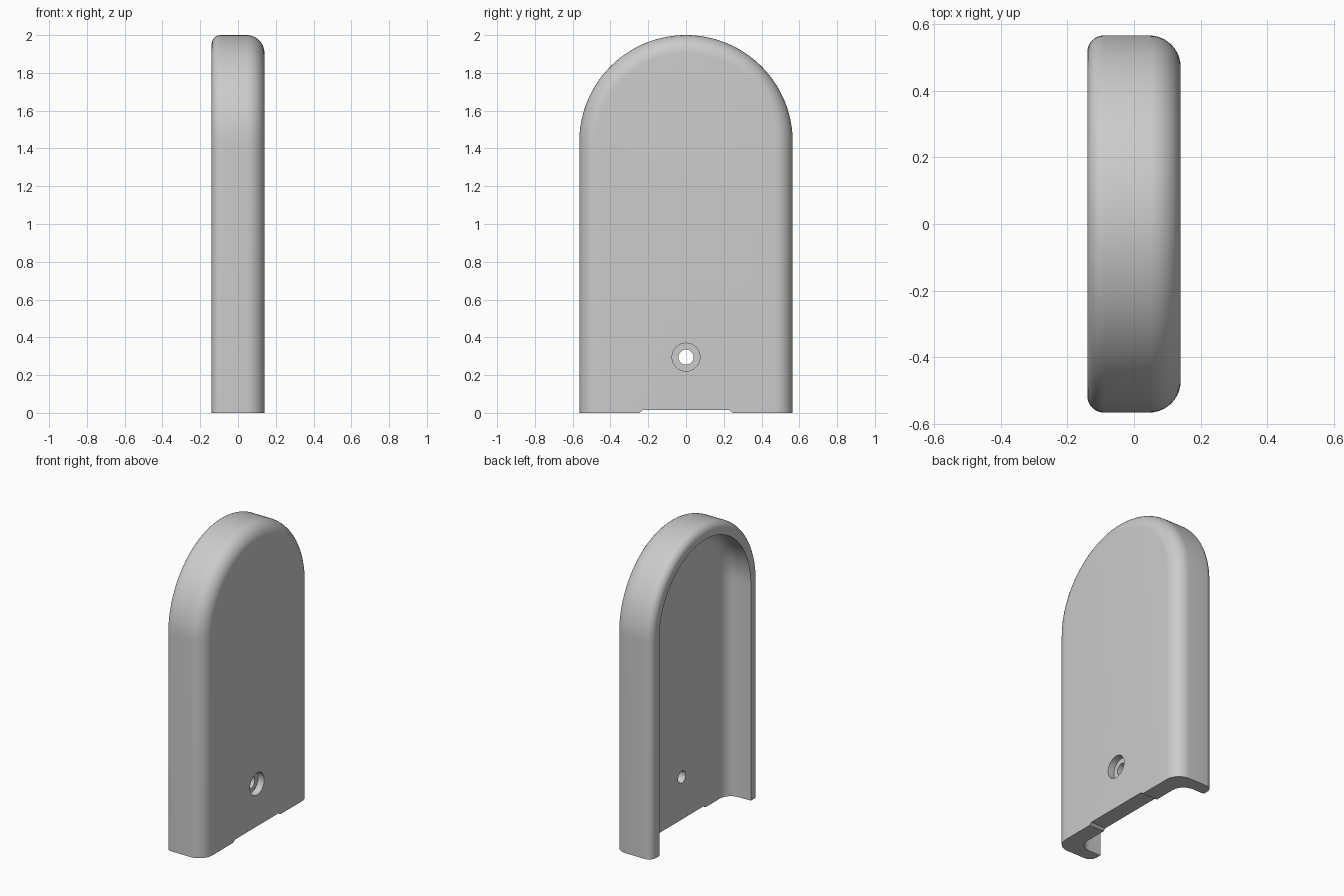
import bpy, bmesh
from math import sin, cos, pi, radians
from mathutils import Matrix

old = bpy.data.objects.get("Cube")
if old:
    bpy.data.objects.remove(old, do_unlink=True)

HALF_DEPTH, HALF_WIDTH = 0.14, 0.565
ARCH_Z = 2 - HALF_WIDTH
WALL, PLATE = 0.085, 0.11
FRONT_R, RIM_R, INNER_R = 0.095, 0.05, 0.083
ARCH_STEPS, ROUND_STEPS = 64, 10

grey = bpy.data.materials.new("light grey")
grey.use_nodes = True
colour = (0.6, 0.6, 0.6, 1)
grey.diffuse_color = colour
grey.node_tree.nodes["Principled BSDF"].inputs["Base Color"].default_value = colour


def rounding(x, r, radius, start, end):
    """Arc of (x, outline radius) pairs, angles in degrees."""
    steps = [radians(start + (end - start) * i / ROUND_STEPS) for i in range(ROUND_STEPS + 1)]
    return [(x + radius * cos(a), r + radius * sin(a)) for a in steps]


def make_object(name, bm):
    bmesh.ops.recalc_face_normals(bm, faces=bm.faces)
    mesh = bpy.data.meshes.new(name)
    bm.to_mesh(mesh)
    bm.free()
    mesh.materials.append(grey)
    obj = bpy.data.objects.new(name, mesh)
    bpy.context.collection.objects.link(obj)
    return obj


# Wall section: outer front rounding, rim rounding, rim, inner fillet
inner = HALF_WIDTH - WALL
floor_x = HALF_DEPTH - PLATE
section = rounding(HALF_DEPTH - FRONT_R, HALF_WIDTH - FRONT_R, FRONT_R, 0, 90)
section += rounding(-HALF_DEPTH + RIM_R, HALF_WIDTH - RIM_R, RIM_R, 90, 180)
section += [(-HALF_DEPTH, inner)]
section += rounding(floor_x - INNER_R, inner - INNER_R, INNER_R, 90, 0)

# Arched cover: the section swept up one side, over the arch and down
bm = bmesh.new()
rows = []
for x, r in section:
    pts = [(r, 0)]
    for i in range(ARCH_STEPS + 1):
        a = pi * i / ARCH_STEPS
        pts.append((r * cos(a), ARCH_Z + r * sin(a)))
    pts.append((-r, 0))
    rows.append([bm.verts.new((x, y, z)) for y, z in pts])
for a, b in zip(rows, rows[1:]):
    for i in range(len(a) - 1):
        bm.faces.new((a[i], a[i + 1], b[i + 1], b[i]))
bm.faces.new(rows[0])
bm.faces.new(rows[-1])
bm.faces.new([row[0] for row in rows] + [row[-1] for row in reversed(rows)])
cover = make_object("arched_cover", bm)


def cylinder_cutter(name, radius, x0, x1, z):
    bm = bmesh.new()
    place = Matrix.Translation(((x0 + x1) / 2, 0, z)) @ Matrix.Rotation(pi / 2, 4, "Y")
    bmesh.ops.create_cone(bm, cap_ends=True, segments=48, radius1=radius,
                          radius2=radius, depth=x1 - x0, matrix=place)
    return make_object(name, bm)


def notch_cutter():
    bm = bmesh.new()
    outline = [(-0.26, -0.01), (0.26, -0.01), (0.23, 0.014), (-0.23, 0.014)]
    face = bm.faces.new([bm.verts.new((-0.3, y, z)) for y, z in outline])
    new = bmesh.ops.extrude_face_region(bm, geom=[face])["geom"]
    bmesh.ops.translate(bm, vec=(0.6, 0, 0),
                        verts=[v for v in new if isinstance(v, bmesh.types.BMVert)])
    return make_object("notch_cutter", bm)


# Screw hole with counterbore, and the shallow notch in the bottom edge
HOLE_Z = 0.295
cutters = [
    cylinder_cutter("counterbore_cutter", 0.074, HALF_DEPTH - 0.045, 0.3, HOLE_Z),
    cylinder_cutter("hole_cutter", 0.04, -0.05, 0.25, HOLE_Z),
    notch_cutter(),
]
bpy.ops.object.select_all(action="DESELECT")
bpy.context.view_layer.objects.active = cover
cover.select_set(True)
for cutter in cutters:
    cutter.hide_render = True
    mod = cover.modifiers.new(cutter.name, "BOOLEAN")
    mod.operation = "DIFFERENCE"
    mod.solver = "EXACT"
    mod.object = cutter
    bpy.ops.object.modifier_apply(modifier=mod.name)
    bpy.data.objects.remove(cutter, do_unlink=True)

bpy.ops.object.shade_smooth_by_angle(angle=radians(30))
